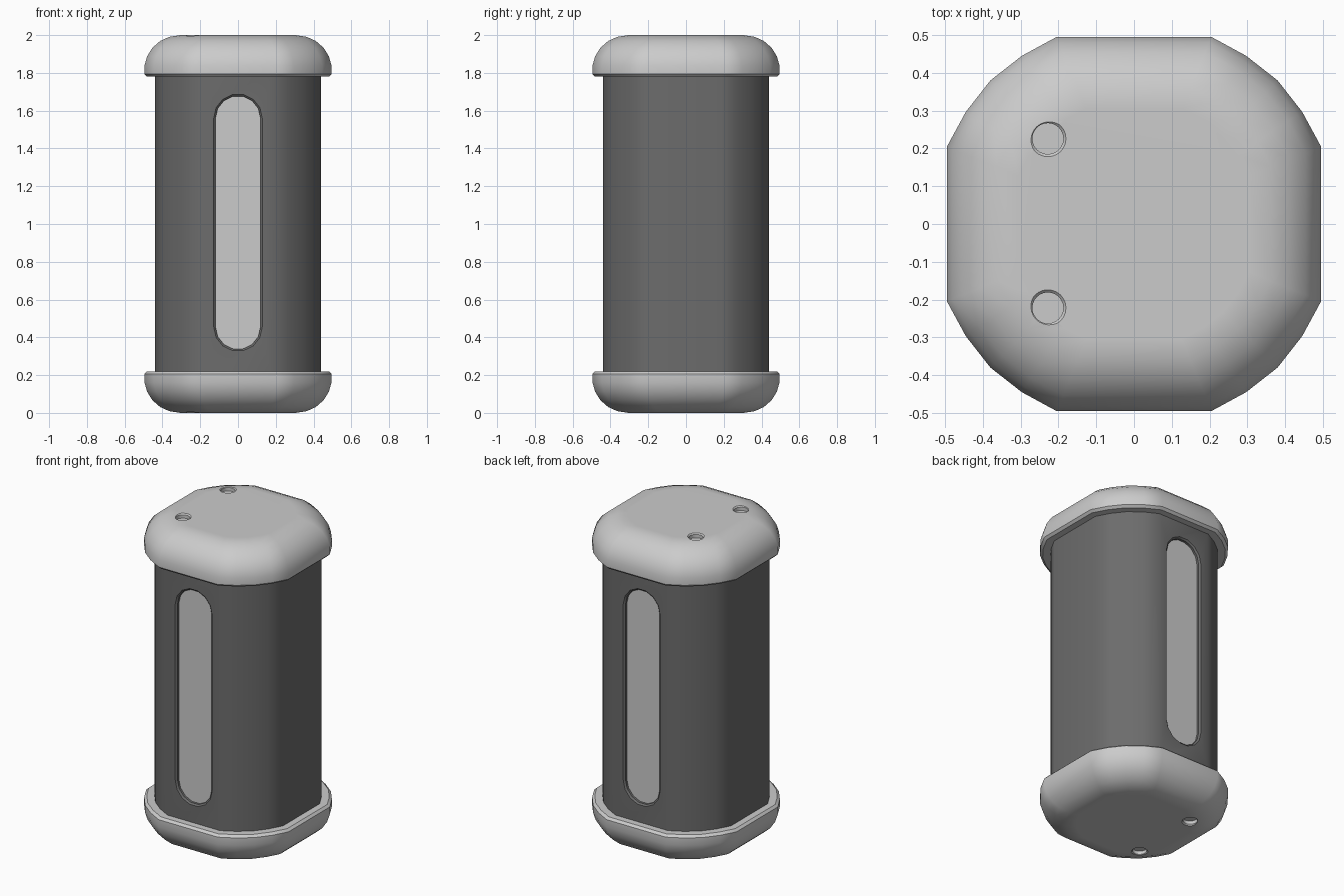
import bpy, bmesh
from math import sin, cos, pi, radians
from mathutils import Vector

if "Cube" in bpy.data.objects:
    bpy.data.objects.remove(bpy.data.objects["Cube"])


def material(name, value):
    m = bpy.data.materials.new(name)
    m.diffuse_color = (value, value, value, 1)
    m.use_nodes = True
    m.node_tree.nodes["Principled BSDF"].inputs["Base Color"].default_value = m.diffuse_color
    return m


dark = material("dark_shell", 0.15)
mid = material("cap_grey", 0.6)
light = material("panel_grey", 0.8)


def loft(name, rings, mat=None):
    """Closed solid through rings that have equal point counts."""
    bm = bmesh.new()
    loops = [[bm.verts.new(p) for p in ring] for ring in rings]
    n = len(loops[0])
    for a, b in zip(loops, loops[1:]):
        for i in range(n):
            j = (i + 1) % n
            bm.faces.new((a[i], a[j], b[j], b[i]))
    bm.faces.new(loops[0])
    bm.faces.new(loops[-1])
    bmesh.ops.recalc_face_normals(bm, faces=bm.faces)
    mesh = bpy.data.meshes.new(name)
    bm.to_mesh(mesh)
    bm.free()
    ob = bpy.data.objects.new(name, mesh)
    bpy.context.collection.objects.link(ob)
    if mat:
        mesh.materials.append(mat)
    return ob


def activate(ob):
    bpy.ops.object.select_all(action='DESELECT')
    ob.select_set(True)
    bpy.context.view_layer.objects.active = ob


def cut(ob, cutters):
    activate(ob)
    for c in cutters:
        m = ob.modifiers.new("cut", 'BOOLEAN')
        m.operation, m.solver, m.object = 'DIFFERENCE', 'EXACT', c
        bpy.ops.object.modifier_apply(modifier=m.name)
        bpy.data.objects.remove(c)


def smooth(ob, angle):
    activate(ob)
    bpy.ops.object.shade_smooth_by_angle(angle=radians(angle))
    m = ob.modifiers.new("weighted", 'WEIGHTED_NORMAL')
    m.keep_sharp = True


# Rounded-square outline: one corner, turned four times
CORNER = [(0.495, 0.205), (0.445, 0.297), (0.38, 0.38), (0.297, 0.445), (0.205, 0.495)]


def outline(half, z):
    s = half / 0.495
    pts = []
    for c, d in ((1, 0), (0, 1), (-1, 0), (0, -1)):
        pts += [Vector(((x * c - y * d) * s, (x * d + y * c) * s, z)) for x, y in CORNER]
    return pts


def circle(cx, cy, r, z, n=24):
    return [Vector((cx + r * cos(2 * pi * i / n), cy + r * sin(2 * pi * i / n), z))
            for i in range(n)]


def slot(r, y, z0=0.455, z1=1.56, seg=7):
    top = [Vector((r * cos(pi * i / seg), y, z1 + r * sin(pi * i / seg))) for i in range(seg + 1)]
    return top + [Vector((-p.x, y, z0 + z1 - p.z)) for p in top]


# Main body with a long slot at front and back
body = loft("body", [outline(0.44, 0.19), outline(0.44, 1.81)], dark)
for side, s in (("front", -1), ("back", 1)):
    cut(body, [loft("slot_cutter", [slot(0.119, s * 0.40), slot(0.119, s * 0.431),
                                    slot(0.134, s * 0.445)])])
    # Inset light panel
    loft(side + "_panel", [slot(0.1195, s * 0.39), slot(0.1195, s * 0.417)], light)
smooth(body, 30)

# Rounded end caps, each with two shallow pin holes (half width, height)
CAP = [(0.481, 1.78), (0.495, 1.794), (0.495, 1.84), (0.481, 1.888), (0.454, 1.932),
       (0.412, 1.969), (0.363, 1.991), (0.305, 2.0)]
HOLE = [(0.041, 1.972), (0.041, 1.993), (0.052, 2.004)]
for name, flip in (("top_cap", False), ("bottom_cap", True)):
    def h(z):
        return 2 - z if flip else z
    cap = loft(name, [outline(w, h(z)) for w, z in CAP], mid)
    cut(cap, [loft("hole_cutter", [circle(-0.228, y, r, h(z)) for r, z in HOLE])
              for y in (-0.222, 0.226)])
    smooth(cap, 38)
